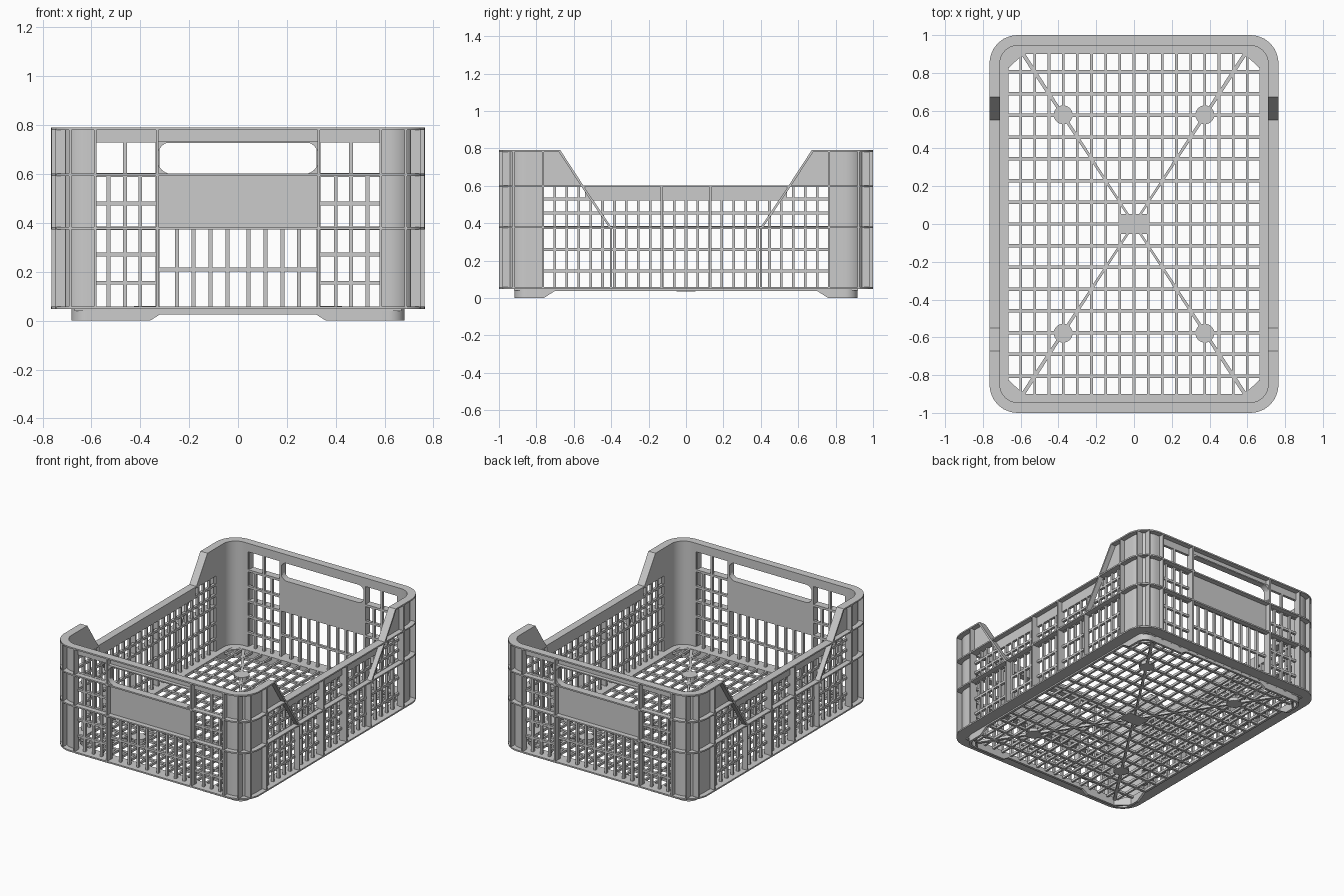
import bpy, bmesh, math

if "Cube" in bpy.data.objects:
    bpy.data.objects.remove(bpy.data.objects["Cube"])

X, Y, R = 0.765, 1.0, 0.15      # outer half sizes and corner radius
IN, OUT = 0.055, 0.036          # wall inset range (inner, outer face)
S = (-1, 1)


class Part:
    """Collects solids in one bmesh and turns them into a named object."""
    def __init__(self, name):
        self.name, self.bm = name, bmesh.new()

    def prism(self, pts, axis, lo, hi):
        def co(p, d):
            v = list(p)
            v.insert(axis, d)
            return v
        a = [self.bm.verts.new(co(p, lo)) for p in pts]
        b = [self.bm.verts.new(co(p, hi)) for p in pts]
        self.bm.faces.new(a)
        self.bm.faces.new(b[::-1])
        for i in range(len(pts)):
            j = (i + 1) % len(pts)
            self.bm.faces.new((a[i], a[j], b[j], b[i]))

    def box(self, x0, x1, y0, y1, z0, z1):
        self.prism([(x0, y0), (x1, y0), (x1, y1), (x0, y1)], 2, z0, z1)

    def band(self, path, i_in, i_out, z0, z1, closed=False):
        rows = []
        for p, q in zip(path(i_in), path(i_out)):
            rows.append([self.bm.verts.new((*c, z)) for c, z in
                         ((p, z0), (q, z0), (q, z1), (p, z1))])
        n = len(rows)
        for i in range(n if closed else n - 1):
            a, b = rows[i], rows[(i + 1) % n]
            for k in range(4):
                m = (k + 1) % 4
                self.bm.faces.new((a[k], a[m], b[m], b[k]))
        if not closed:
            self.bm.faces.new(rows[0])
            self.bm.faces.new(rows[-1][::-1])

    def done(self):
        bmesh.ops.recalc_face_normals(self.bm, faces=self.bm.faces)
        me = bpy.data.meshes.new(self.name)
        self.bm.to_mesh(me)
        self.bm.free()
        ob = bpy.data.objects.new(self.name, me)
        bpy.context.collection.objects.link(ob)
        bpy.ops.object.select_all(action='DESELECT')
        ob.select_set(True)
        bpy.context.view_layer.objects.active = ob
        bpy.ops.object.shade_smooth_by_angle(angle=math.radians(30))


def arc(i, sx, sy, n=10):
    r = R - i
    return [(sx * (X - R + r * math.sin(t)), sy * (Y - R + r * math.cos(t)))
            for t in (math.pi / 2 * k / n for k in range(n + 1))]


def corner(sx, sy, x_end, y_end):
    return lambda i: [(sx * x_end, sy * (Y - i))] + arc(i, sx, sy) + [(sx * (X - i), sy * y_end)]


def u_path(sy, y_end):
    return lambda i: ([(-(X - i), sy * y_end)] + arc(i, -1, sy)[::-1]
                      + arc(i, 1, sy) + [(X - i, sy * y_end)])


def ring(i):
    return arc(i, 1, 1) + arc(i, 1, -1)[::-1] + arc(i, -1, -1) + arc(i, -1, 1)[::-1]


# horizontal flanges
p = Part("flanges")
p.band(ring, 0.10, 0.0, 0.048, 0.058, True)
p.band(ring, OUT, 0.0, 0.373, 0.383, True)
p.band(ring, IN, 0.0, 0.592, 0.602, True)
for s in S:
    p.band(u_path(s, 0.672), IN, 0.0, 0.78, 0.79)
p.done()

# solid curved corners
p = Part("corner_walls")
for sx in S:
    for sy in S:
        p.band(corner(sx, sy, 0.585, 0.765), IN, OUT, 0.05, 0.785)
p.done()

# raised side shoulders with their sloping flanges
p = Part("side_shoulders")
for sx in S:
    for sy in S:
        p.prism([(sy * y, z) for y, z in ((0.77, 0.6), (0.77, 0.785), (0.675, 0.785), (0.548, 0.6))],
                0, sx * (X - IN), sx * (X - OUT))
        p.prism([(sy * y, z) for y, z in ((0.672, 0.79), (0.686, 0.79), (0.562, 0.6), (0.548, 0.6))],
                0, sx * (X - IN), sx * X)
        p.prism([(sy * y, z) for y, z in ((0.548, 0.6), (0.562, 0.6), (0.414, 0.38), (0.40, 0.38))],
                0, sx * (X - OUT), sx * X)
p.done()

# vertical fins
p = Part("vertical_fins")
T = 0.005
for sx in S:
    for sy in S:
        for x in (0.585, 0.33):
            p.box(sx * x - T, sx * x + T, sy * (Y - OUT - 0.005), sy * (Y - 0.001), 0.05, 0.785)
        for y, top in ((0.765, 0.785), (0.40, 0.38), (0.13, 0.6)):
            p.box(sx * (X - OUT - 0.005), sx * (X - 0.001), sy * y - T, sy * y + T, 0.05, top)
        # fins on the rounded corner
        p.box(sx * 0.682, sx * 0.692, sy * 0.94, sy * 0.982, 0.05, 0.785)
        p.box(sx * 0.705, sx * 0.747, sy * 0.917, sy * 0.927, 0.05, 0.785)
p.done()

# end walls: rim band, lattice, grip panel and hand slot
p = Part("end_walls")
for sy in S:
    a, b = sy * (Y - IN), sy * (Y - OUT)
    p.box(-0.585, 0.585, a, b, 0.73, 0.785)
    p.box(-0.33, 0.33, a, b, 0.38, 0.6)
    p.box(-0.33, 0.33, a, sy * 0.99, 0.728, 0.736)
    for sx in S:
        for x in (0.40, 0.462, 0.53):
            p.box(sx * x - 0.008, sx * x + 0.008, a, b, 0.05, 0.73 if x == 0.462 else 0.6)
        for z in (0.155, 0.27, 0.378, 0.48, 0.596):
            p.box(sx * 0.33, sx * 0.585, a, b, z - 0.008, z + 0.008)
        for x in (0.043, 0.113, 0.182, 0.25):
            p.box(sx * x - 0.008, sx * x + 0.008, a, b, 0.05, 0.38)
        p.box(sx * 0.322, sx * 0.338, a, b, 0.05, 0.73)
        # rounded slot corners
        for zc, sz in ((0.60, 1), (0.732, -1)):
            r = 0.06
            pts = [(sx * 0.33, zc)]
            for k in range(7):
                t = math.pi / 2 * k / 6
                pts.append((sx * (0.33 - r + r * math.sin(t)), zc + sz * (r - r * math.cos(t))))
            p.prism(pts, 1, a, sy * 0.99)
    p.box(-0.33, 0.33, a, b, 0.202, 0.218)
p.done()

# side walls: rim band and lattice
p = Part("side_walls")
for sx in S:
    a, b = sx * (X - IN), sx * (X - OUT)
    p.box(a, b, -0.54, 0.54, 0.53, 0.6)
    n = 24
    for k in range(1, n):
        y = -0.765 + 1.53 * k / n
        p.box(a, b, y - 0.007, y + 0.007, 0.05, 0.6)
    for z in (0.145, 0.258, 0.378, 0.455, 0.53):
        p.box(a, b, -0.765, 0.765, z - 0.008, z + 0.008)
p.done()

# floor lattice with diagonals, discs and centre pad
p = Part("floor_grid")
for k in range(-8, 9):
    p.box(k * 0.075 - 0.007, k * 0.075 + 0.007, -0.92, 0.92, 0.04, 0.057)
for k in range(-7, 8):
    p.box(-0.67, 0.67, k * 0.115 - 0.009, k * 0.115 + 0.009, 0.04, 0.056)
p.box(-0.08, 0.08, -0.052, 0.052, 0.035, 0.058)
for sx in S:
    for sy in S:
        p.prism([(sx * u, sy * v) for u, v in ((0.0, 0.01), (0.0, -0.01), (0.60, 0.90), (0.585, 0.915))],
                2, 0.036, 0.055)
        p.prism([(sx * 0.375 + 0.05 * math.cos(t), sy * 0.578 + 0.05 * math.sin(t))
                 for t in (math.tau * k / 24 for k in range(24))], 2, 0.036, 0.059)
        p.prism([(sx * u, sy * v) for u, v in ((0.67, 0.82), (0.67, 0.92), (0.58, 0.92))],
                2, 0.04, 0.057)
p.done()

# stacking foot under the floor, relieved in the middle of each side
p = Part("stacking_foot")
FI, FO = 0.10, 0.083
for sx in S:
    for sy in S:
        p.band(corner(sx, sy, 0.36, 0.76), FI, FO, 0.0, 0.05)
        p.prism([(sx * x, z) for x, z in ((0.36, 0), (0.36, 0.05), (0.32, 0.05), (0.32, 0.025))],
                1, sy * (Y - FI), sy * (Y - FO))
        p.prism([(sy * y, z) for y, z in ((0.76, 0), (0.76, 0.05), (0.70, 0.05), (0.70, 0.038))],
                0, sx * (X - FI), sx * (X - FO))
        p.prism([(sx * u, sy * v) for u, v in ((0.67, 0.82), (0.67, 0.835), (0.595, 0.905), (0.58, 0.905))],
                2, 0.0, 0.05)
for s in S:
    p.box(-0.32, 0.32, s * (Y - FI), s * (Y - FO), 0.025, 0.05)
    p.box(s * (X - FI), s * (X - FO), -0.70, 0.70, 0.038, 0.05)
p.done()
